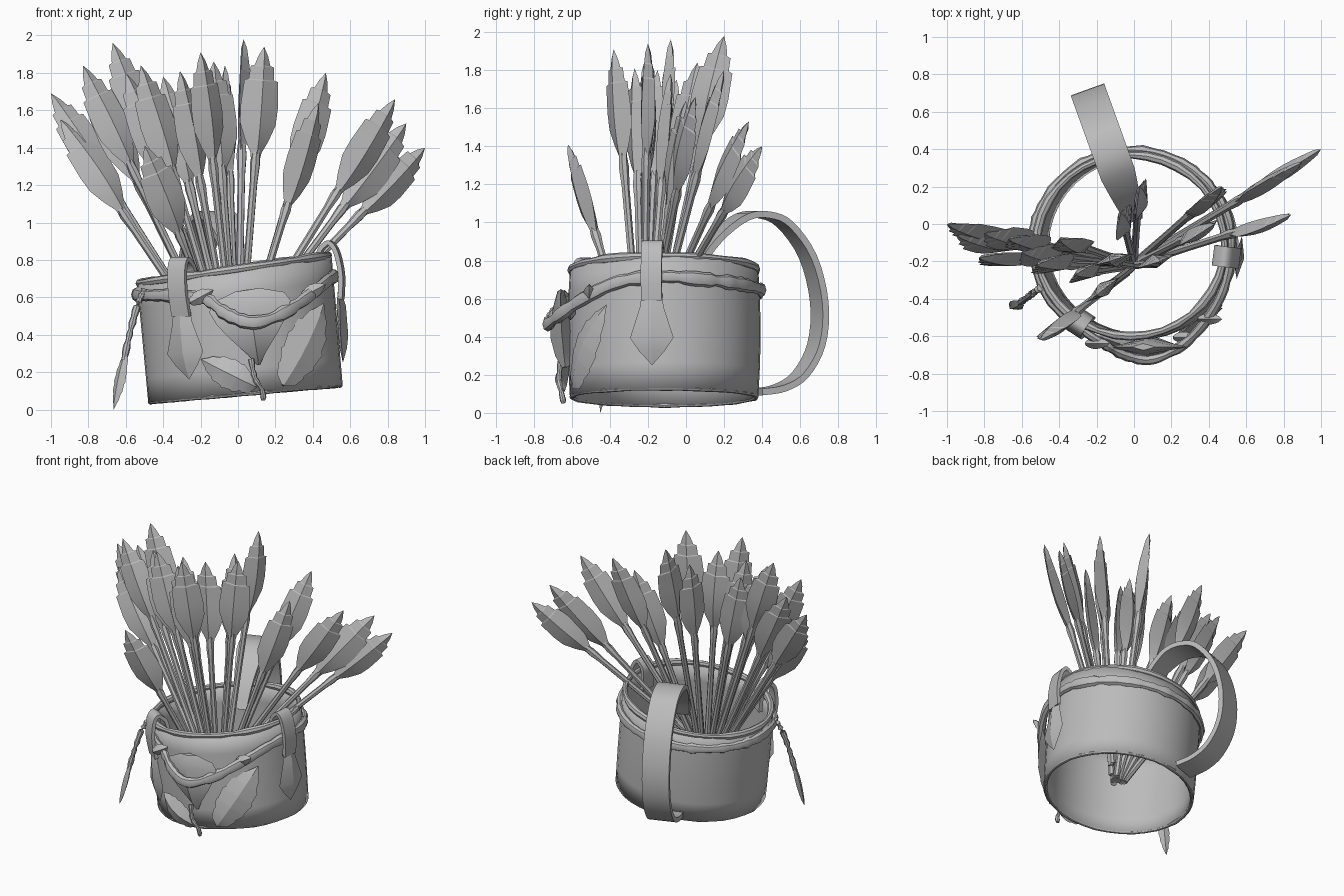
import bpy, bmesh, random
from math import sin, cos, pi, radians, sqrt
from mathutils import Vector as V, Matrix

random.seed(4)
if "Cube" in bpy.data.objects:
    bpy.data.objects.remove(bpy.data.objects["Cube"])

grey = bpy.data.materials.new("plain_grey")
grey.use_nodes = True
grey.diffuse_color = (0.5, 0.5, 0.5, 1)
grey.node_tree.nodes["Principled BSDF"].inputs["Base Color"].default_value = (0.5, 0.5, 0.5, 1)
UP = V((0, 0, 1))


def loft(name, stations, sides, closed=False, cap=True, phase=0.0, smooth=40):
    """Skin a row of elliptical sections, each (centre, half axis, half axis)."""
    bm = bmesh.new()
    rings = []
    for c, u, v in stations:
        angles = [phase + 2 * pi * i / sides for i in range(sides)]
        rings.append([bm.verts.new(c + u * cos(a) + v * sin(a)) for a in angles])
    pairs = list(zip(rings, rings[1:]))
    if closed:
        pairs.append((rings[-1], rings[0]))
    for r, s in pairs:
        for i in range(sides):
            j = (i + 1) % sides
            bm.faces.new((r[i], r[j], s[j], s[i]))
    if cap and not closed:
        bm.faces.new(rings[0])
        bm.faces.new(rings[-1])
    bmesh.ops.remove_doubles(bm, verts=bm.verts, dist=0.0004)
    bmesh.ops.recalc_face_normals(bm, faces=bm.faces)
    mesh = bpy.data.meshes.new(name)
    bm.to_mesh(mesh)
    bm.free()
    mesh.materials.append(grey)
    ob = bpy.data.objects.new(name, mesh)
    bpy.context.scene.collection.objects.link(ob)
    bpy.ops.object.select_all(action='DESELECT')
    ob.select_set(True)
    bpy.context.view_layer.objects.active = ob
    bpy.ops.object.shade_smooth_by_angle(angle=radians(smooth))
    return ob


def smooth_path(pts, closed=False, steps=5):
    """Catmull-Rom points through a few controls."""
    n, out = len(pts), []
    get = (lambda i: pts[i % n]) if closed else (lambda i: pts[max(0, min(n - 1, i))])
    for i in range(n if closed else n - 1):
        a, b, c, d = (get(i + k) for k in (-1, 0, 1, 2))
        for s in range(steps):
            t = s / steps
            out.append(0.5 * (2 * b + (c - a) * t + (2 * a - 5 * b + 4 * c - d) * t * t
                              + (3 * b - a - 3 * c + d) * t ** 3))
    return out if closed else out + [pts[-1]]


def tangent(path, i, closed=False):
    n = len(path)
    if closed:
        return (path[(i + 1) % n] - path[i - 1]).normalized()
    return (path[min(i + 1, n - 1)] - path[max(i - 1, 0)]).normalized()


def cord(name, path, radius, closed=False, lump=0.0, flat=1.0):
    """Lumpy cord; flat squeezes it sideways."""
    st = []
    for i, p in enumerate(path):
        t = tangent(path, i, closed)
        u = t.cross(UP if abs(t.z) < 0.9 else V((1, 0, 0))).normalized()
        r = radius * (1 + lump * random.uniform(-1, 1))
        st.append((p, u * r * flat, t.cross(u) * r))
    return loft(name, st, 8, closed)


def ribbon(name, path, across, width, thick, taper=lambda t: 1):
    st = []
    for i, p in enumerate(path):
        n = tangent(path, i).cross(across).normalized()
        w = width * taper(i / (len(path) - 1)) * sqrt(0.5)
        st.append((p, across.normalized() * w, n * thick * sqrt(0.5)))
    return loft(name, st, 4, phase=pi / 4)


FEATHER = ((0, .2), (.1, .3), (.2, .62), (.34, .95), (.48, 1), (.6, .95), (.71, .9),
           (.72, .68), (.83, .62), (.84, .42), (.92, .26), (1, 0))
LEAF = ((0, .08), (.06, .5), (.17, .72), (.2, .68), (.32, .95), (.35, .88), (.5, 1), (.54, .88),
        (.68, .84), (.72, .66), (.84, .5), (.87, .36), (1, 0))
SPADE = ((0, .45), (.2, .55), (.62, 1), (.8, .6), (1, 0))
SHIELD = ((0, .04), (.15, .22), (.4, .6), (.6, .86), (.78, 1), (.9, .88), (1, .3))


def blade(name, base, tip, width, normal, profile, thick=0.05, bend=0.0):
    """Ridged leaf running from base to tip and facing along normal."""
    d = (tip - base).normalized()
    n = (normal - d * normal.dot(d)).normalized()
    side = d.cross(n)
    st = [(base.lerp(tip, t) + n * bend * sin(pi * t), side * width * w / 2,
           n * thick * (0.3 + 0.7 * sin(pi * t ** 0.8)) / 2 * (w > 0)) for t, w in profile]
    return loft(name, st, 4, smooth=25)


# basket wall, leaning slightly and open at both ends
def wall(deg, z, off=0.0):
    a, t = radians(deg), (z - 0.08) / 0.68
    return V((0.04 - 0.06 * t + (0.52 + off) * cos(a), -0.115 + (0.495 + off) * sin(a), z))


def front(x, z, off=0.0):
    t = (z - 0.08) / 0.68
    c = max(-1, min(1, (x - 0.04 + 0.06 * t) / (0.52 + off)))
    return V((x, -0.115 - (0.495 + off) * sqrt(1 - c * c), z))


rows = []
for k in range(6):
    t = k / 5
    rows.append((V((0.04 - 0.06 * t, -0.115, 0.083 + 0.67 * t)),
                 V((0.52, 0, 0.045 + 0.03 * t)), V((0, 0.495 + 0.012 * sin(pi * t), 0))))
basket = loft("basket_wall", rows, 40, cap=False)
mod = basket.modifiers.new("thickness", 'SOLIDIFY')
mod.thickness = 0.025

# rolled rim and hem
for name, zc, tilt, r in (("basket_rim", 0.75, 0.075, 0.022), ("basket_hem", 0.085, 0.045, 0.012)):
    path = [wall(d, zc + tilt * cos(radians(d)), -0.01) for d in range(0, 360, 10)]
    cord(name, path, r, True, 0.25)

# belt cord around the basket, draped at the front
belt = [wall(d, 0.665 + 0.05 * cos(radians(d)) - 0.025 * sin(radians(d)), 0.015)
        for d in range(0, 200, 20)]
belt += [front(x, z, o) for x, z, o in ((-.47, .61, .02), (-.3, .61, .02), (-.17, .59, .05),
                                      (-.06, .51, .09), (.08, .465, .12), (.23, .51, .1),
                                      (.37, .6, .06), (.48, .69, .03))]
cord("belt_cord", smooth_path(belt, True), 0.034, True, 0.2, 0.75)
for i, (x, z) in enumerate(((-0.2, .6), (0.27, .53), (0.4, .63))):
    p = front(x, z, 0.06)
    blade(f"cord_knot_{i}", p - V((.06, 0, .03)), p + V((.07, 0, .04)), 0.08, V((0, -1, 0)), LEAF, 0.06)

# long strap handle at the back
side_path = ((.03, .7), (.1, .84), (.19, .95), (.3, 1.03), (.41, 1.04), (.52, .99), (.64, .82),
             (.7, .58), (.685, .36), (.6, .2), (.49, .13), (.37, .11))
handle = smooth_path([V((0.01 - 0.36 * y, y, z)) for y, z in side_path], steps=4)
ribbon("strap_handle", handle, V((.94, .34, 0)), 0.19, 0.035, lambda t: min(1, 0.45 + 2.2 * t))

# tabs folded over the rim, each ending in a pointed spade
for name, deg, top in (("right_side_tab", -7, 0.89), ("front_tab", -123, 0.8)):
    out = V((cos(radians(deg)), sin(radians(deg)), 0))
    across = V((-out.y, out.x, 0))
    pts = [wall(deg, top - h, o) for h, o in ((.2, -.06), (.06, -.055), (.01, -.02), (0, .01),
                                            (.05, .04), (.17, .055), (.3, .04))]
    ribbon(name, smooth_path(pts, steps=3), across, 0.11, 0.025)
    blade(name + "_spade", wall(deg, top - 0.26, 0.035), wall(deg, top - 0.64, 0.02),
          0.23, out, SPADE, 0.06, 0.01)

# front shield and leaves
FACE = V((0, -1, 0))
blade("front_shield", front(0.11, 0.24, 0.03), front(0.05, 0.64, 0.05), 0.44, FACE, SHIELD, 0.12, 0.01)
blade("large_front_leaf", front(0.24, 0.13, 0.02), front(0.46, 0.57, 0.04), 0.24, V((.5, -1, 0)),
      LEAF, 0.06, 0.02)
blade("small_front_leaf", front(0.1, 0.12, 0.04), front(-0.2, 0.27, 0.03), 0.17, V((-.1, -1, 0)),
      LEAF, 0.07, 0.03)
cord("front_leaf_stalk", smooth_path([front(0.07, 0.27, .05), front(0.09, 0.17, .06),
                                     front(0.13, 0.1, .05), front(0.135, 0.05, .04)]), 0.014, lump=0.2)

# tassel hanging off the belt
cord("tassel_cord", smooth_path([V((-.5, -.34, .64)), V((-.54, -.37, .55)), V((-.58, -.4, .4)),
                                V((-.61, -.42, .26))]), 0.016, lump=0.4)
blade("tassel_leaf", V((-.6, -.42, .3)), V((-.665, -.45, 0)), 0.075, V((-.6, -.8, 0)), LEAF, 0.04)

# bundle of feathered stalks: tip positions
TIPS = ((1, .4, 1.4), (.9, .33, 1.53), (.84, .05, 1.66), (.47, .2, 1.8), (.43, 0, 1.64),
        (.14, -.2, 1.94), (.03, .2, 1.98), (-.07, .06, 1.84), (-.2, -.38, 1.91),
        (-.13, -.2, 1.86), (-.31, -.27, 1.81), (-.4, -.08, 1.78), (-.52, -.22, 1.84),
        (-.67, -.08, 1.96), (-.6, -.15, 1.8), (-.83, -.18, 1.84), (-.8, -.05, 1.75),
        (-1, 0, 1.69), (-.95, -.06, 1.55), (-.5, -.62, 1.41))
for i, tip in enumerate(map(V, TIPS)):
    root = V((0.08 * tip.x, -0.2 + 0.1 * tip.y, 0.25 + 0.2 * max(tip.x, 0)))
    d = (tip - root).normalized()
    length = 0.63 if tip.z > 1.5 else 0.56
    joint = tip - d * length
    # blades share one facing, with a little twist; the rear middle ones turn sideways
    normal = V((1, -.4, 0)) if abs(tip.x) < 0.1 else V((.5, -1, 0))
    normal = Matrix.Rotation(random.uniform(.05, .2) * (-1) ** i, 3, d) @ normal
    u = d.cross(normal).normalized()
    v = d.cross(u)
    stalk = [(root.lerp(joint + d * 0.08, t), u * r, v * r)
             for t, r in ((0, .022), (.5, .02), (.84, .021), (.93, .028), (1, .02))]
    loft(f"stalk_{i}", stalk, 7)
    blade(f"feather_{i}", joint, tip, random.uniform(.19, .22), normal, FEATHER, 0.075,
          random.uniform(-.015, .015))
